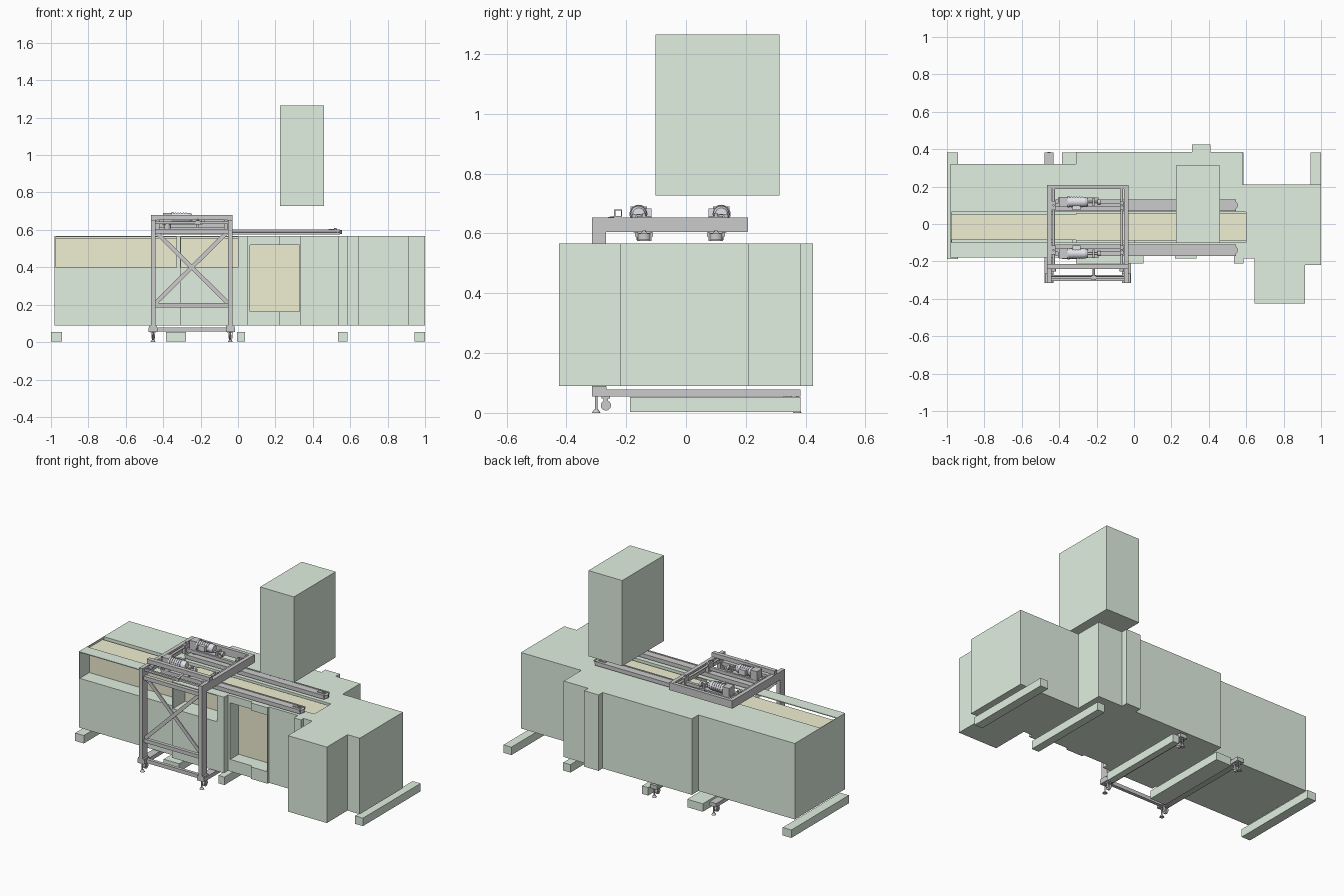
import bpy, bmesh, math
from mathutils import Vector

if "Cube" in bpy.data.objects:
    bpy.data.objects.remove(bpy.data.objects["Cube"])


def material(name, rgb):
    m = bpy.data.materials.new(name)
    m.diffuse_color = (*rgb, 1)
    m.use_nodes = True
    m.node_tree.nodes["Principled BSDF"].inputs["Base Color"].default_value = m.diffuse_color
    return m


GREEN = material("pale_green", (0.76, 0.87, 0.76))
YELLOW = material("pale_yellow", (0.87, 0.86, 0.64))
GREY = material("steel_grey", (0.6, 0.6, 0.61))
LIGHT = material("motor_grey", (0.76, 0.77, 0.82))


def finish(name, bm, mat):
    bmesh.ops.recalc_face_normals(bm, faces=bm.faces)
    me = bpy.data.meshes.new(name)
    bm.to_mesh(me)
    bm.free()
    me.materials.append(mat)
    ob = bpy.data.objects.new(name, me)
    bpy.context.collection.objects.link(ob)
    return ob


def prism(name, pts, depth, place, mat):
    """Extrude a 2D outline; place maps (u, v, w) into x, y, z."""
    bm = bmesh.new()
    a, b = [[bm.verts.new(place(u, v, w)) for u, v in pts] for w in depth]
    bm.faces.new(a)
    bm.faces.new(b)
    n = len(pts)
    for i in range(n):
        bm.faces.new((a[i], a[(i + 1) % n], b[(i + 1) % n], b[i]))
    return finish(name, bm, mat)


def box(name, x, y, z, mat=GREY):
    y = sorted(y)
    return prism(name, [(x[0], y[0]), (x[1], y[0]), (x[1], y[1]), (x[0], y[1])],
                 z, lambda u, v, w: (u, v, w), mat)


def cyl(name, p, q, r, mat=GREY, r2=None, seg=24):
    p, q = Vector(p), Vector(q)
    bm = bmesh.new()
    bmesh.ops.create_cone(bm, cap_ends=True, segments=seg, radius1=r,
                          radius2=r if r2 is None else r2, depth=(q - p).length)
    bm.transform((q - p).to_track_quat('Z', 'Y').to_matrix().to_4x4())
    bmesh.ops.translate(bm, verts=bm.verts, vec=(p + q) / 2)
    for f in bm.faces:
        f.smooth = len(f.verts) == 4
    for e in bm.edges:
        e.smooth = e.calc_face_angle(0) < math.radians(40)
    return finish(name, bm, mat)


def tube(name, x, y, z, t=0.004):
    """Hollow square tube running along x."""
    box(name + "_top", x, y, (z[1] - t, z[1]))
    box(name + "_bottom", x, y, (z[0], z[0] + t))
    box(name + "_front", x, (y[0], y[0] + t), (z[0] + t, z[1] - t))
    box(name + "_back", x, (y[1] - t, y[1]), (z[0] + t, z[1] - t))


# Machine housing: one outline extruded upward
outline = [(-.98, -.18), (-.31, -.18), (-.31, -.21), (.05, -.21), (.05, -.17),
           (.22, -.17), (.22, -.185), (.335, -.185), (.335, -.17), (.535, -.17),
           (.535, -.21), (.585, -.21), (.585, -.185), (.645, -.185), (.645, -.425),
           (.915, -.425), (.915, -.22), (1, -.22), (1, .21), (.58, .21), (.58, .385),
           (.41, .385), (.41, .425), (.31, .425), (.31, .385), (-.31, .385),
           (-.31, .32), (-.98, .32)]
housing = prism("housing", outline, (.09, .567), lambda u, v, w: (u, v, w), GREEN)

# Front windows and the long slot in the top
cuts = [((-.974, -.33), (-.3, -.082), (.4, .562)),
        ((-.305, 0), (-.3, -.082), (.4, .562)),
        ((.065, .33), (-.3, -.082), (.165, .52)),
        ((-.976, .6), (-.1, .065), (.547, .7))]
cutters = []
for c in cuts:
    cutter = box("window_cutter", *c, GREEN)
    cutter.hide_render = True
    cutters.append(cutter)
    mod = housing.modifiers.new("cut", 'BOOLEAN')
    mod.object, mod.operation, mod.solver = cutter, 'DIFFERENCE', 'EXACT'
dg = bpy.context.evaluated_depsgraph_get()
cut_mesh = bpy.data.meshes.new_from_object(housing.evaluated_get(dg))
housing.modifiers.clear()
housing.data = cut_mesh
for c in cutters:
    bpy.data.objects.remove(c)

# Yellow product channel inside the housing
box("channel_left", (-.975, -.31), (-.085, .05), (.4, .556), YELLOW)
box("channel_right", (-.31, .6), (-.088, .058), (.4, .556), YELLOW)
box("door_panel", (.065, .33), (-.086, -.07), (.165, .52), YELLOW)

# Raised cabinet and floor skids
box("upper_cabinet", (.225, .46), (-.102, .312), (.727, 1.265), GREEN)
for x in [(-1, -.94), (-.385, -.277), (-.005, .037), (.535, .585), (.945, 1)]:
    box("floor_skid", x, (-.188, .383), (.003, .053), GREEN)

# Portal frame: posts, top beams, base beams, feet and casters
XL, XR = -.454, -.041
for side, x, out in (("left", XL, -1), ("right", XR, 1)):
    w = (x - .012, x + .012)
    box(side + "_post", w, (-.315, -.268), (.08, .606))
    box(side + "_top_beam", w, (-.315, .205), (.604, .654))
    box(side + "_base_beam", (x - .024, x + .024), (-.315, .383), (.055, .079))
    box(side + "_post_plate", (x - .022, x + .022), (-.315, -.265), (.079, .088))
    for y, yw in ((-.3, -.268), (.372, .34)):
        cyl("levelling_pad", (x, y, 0), (x, y, .012), .014, r2=.007)
        cyl("levelling_stem", (x, y, .012), (x, y, .056), .004, seg=12)
        cyl("caster_wheel", (x - .007, yw, .025), (x + .007, yw, .025), .017)
        box("caster_plate", (x - .014, x + .014), (yw - .014, yw + .014), (.048, .056))
        for d in (-.011, .008):
            box("caster_fork", (x + d, x + d + .003), (yw - .008, yw + .008), (.02, .05))
inner = (XL + .012, XR - .012)
box("front_base_beam", (-.478, -.017), (-.292, -.272), (.056, .079))
box("lower_crossbar", inner, (-.3, -.278), (.185, .208))
box("upper_crossbar", inner, (-.305, -.28), (.58, .604))
box("back_crossbar", (XL - .012, XR + .012), (.186, .208), (.606, .653))
tube("front_crossbar", (XL - .012, XR + .012), (-.24, -.214), (.654, .68))


# Crossed diagonal braces
def brace(name, a, b, y, half=.011):
    d = Vector((b[0] - a[0], b[1] - a[1])).normalized() * half
    n = (-d.y, d.x)
    pts = [(a[0] + n[0], a[1] + n[1]), (a[0] - n[0], a[1] - n[1]),
           (b[0] - n[0], b[1] - n[1]), (b[0] + n[0], b[1] + n[1])]
    prism(name, pts, y, lambda u, v, w: (u, w, v), GREY)


brace("brace_rising", (-.44, .21), (-.055, .59), (-.296, -.288))
brace("brace_falling", (-.44, .59), (-.055, .21), (-.288, -.28))

# Small handle standing off the front crossbar
cyl("handle_rod", (-.215, -.285, .642), (-.215, -.235, .654), .006, seg=12)
box("handle_bar", (-.445, -.05), (-.295, -.282), (.632, .645))
box("handle_block", (-.227, -.203), (-.3, -.276), (.63, .65))

# Two mirrored belt rails, each with hangers and a geared motor
for s, side in ((-1, "front"), (1, "back")):
    yr = -.02 + s * .12
    ym = -.02 + s * .138
    # rail: wide top channel over a narrower tapered body
    sect = [(-.03, .603), (-.03, .59), (-.024, .587), (-.024, .575), (.024, .575),
            (.024, .587), (.03, .59), (.03, .603), (.02, .603), (.02, .596),
            (-.02, .596), (-.02, .603)]
    prism(side + "_rail", [(yr + u, v) for u, v in sect], (-.42, .545),
          lambda u, v, w: (w, u, v), GREY)
    box(side + "_rail_belt", (-.41, .535), (yr - .019, yr + .019), (.592, .601))
    cyl(side + "_rail_nose", (.53, yr, .578), (.53, yr, .599), .025)
    box(side + "_tensioner_slot", (.485, .53), (yr - .01, yr + .01), (.6, .606))
    cyl(side + "_tensioner_bolt", (.52, yr, .6), (.52, yr, .61), .006, seg=12)
    # hangers between the beams and the rail
    box(side + "_hanger_bar", (inner[0], inner[1]), (yr - .009, yr + .009), (.612, .632))
    for x in (-.43, -.065):
        box(side + "_clamp", (x - .01, x + .01), (yr - .024, yr + .024), (.6, .658))
        cyl(side + "_clamp_bolt", (x, yr, .655), (x, yr, .668), .006, seg=12)
    # motor, cooling ribs, gearbox, terminal box and drive shaft
    zm = .665
    box(side + "_gearbox", (-.4, -.355), (ym - .027, ym + .027), (.637, .69), GREY)
    cyl(side + "_output_boss", (-.378, ym, .603), (-.378, ym, .64), .018)
    cyl(side + "_flange", (-.355, ym, zm), (-.345, ym, zm), .031, LIGHT)
    cyl(side + "_motor", (-.345, ym, zm), (-.262, ym, zm), .026, LIGHT)
    for i in range(5):
        x = -.337 + i * .014
        cyl(side + "_cooling_rib", (x, ym, zm), (x + .005, ym, zm), .029, LIGHT)
    cyl(side + "_motor_cap", (-.262, ym, zm), (-.245, ym, zm), .027, LIGHT, r2=.02)
    box(side + "_terminal_box", (-.33, -.285), (ym - s * .02, ym - s * .042),
        (.65, .683), LIGHT)
    cyl(side + "_drive_shaft", (-.245, ym, .65), (-.185, ym, .65), .006, seg=12)
    box(side + "_shaft_bracket", (-.222, -.212), (ym - .022, ym + .022), (.612, .665))
    box(side + "_motor_plate", (-.405, -.19), (ym - .025, ym + .025), (.63, .638))
    cyl(side + "_shaft_knob", (-.195, ym, .65), (-.18, ym, .65), .014)

# Cross shafts carrying the rail hangers
for x in (-.43, -.065):
    cyl("cross_shaft", (x, -.25, .643), (x, .187, .643), .007, seg=16)
    cyl("shaft_collar", (x, -.255, .643), (x, -.238, .643), .012, seg=16)
